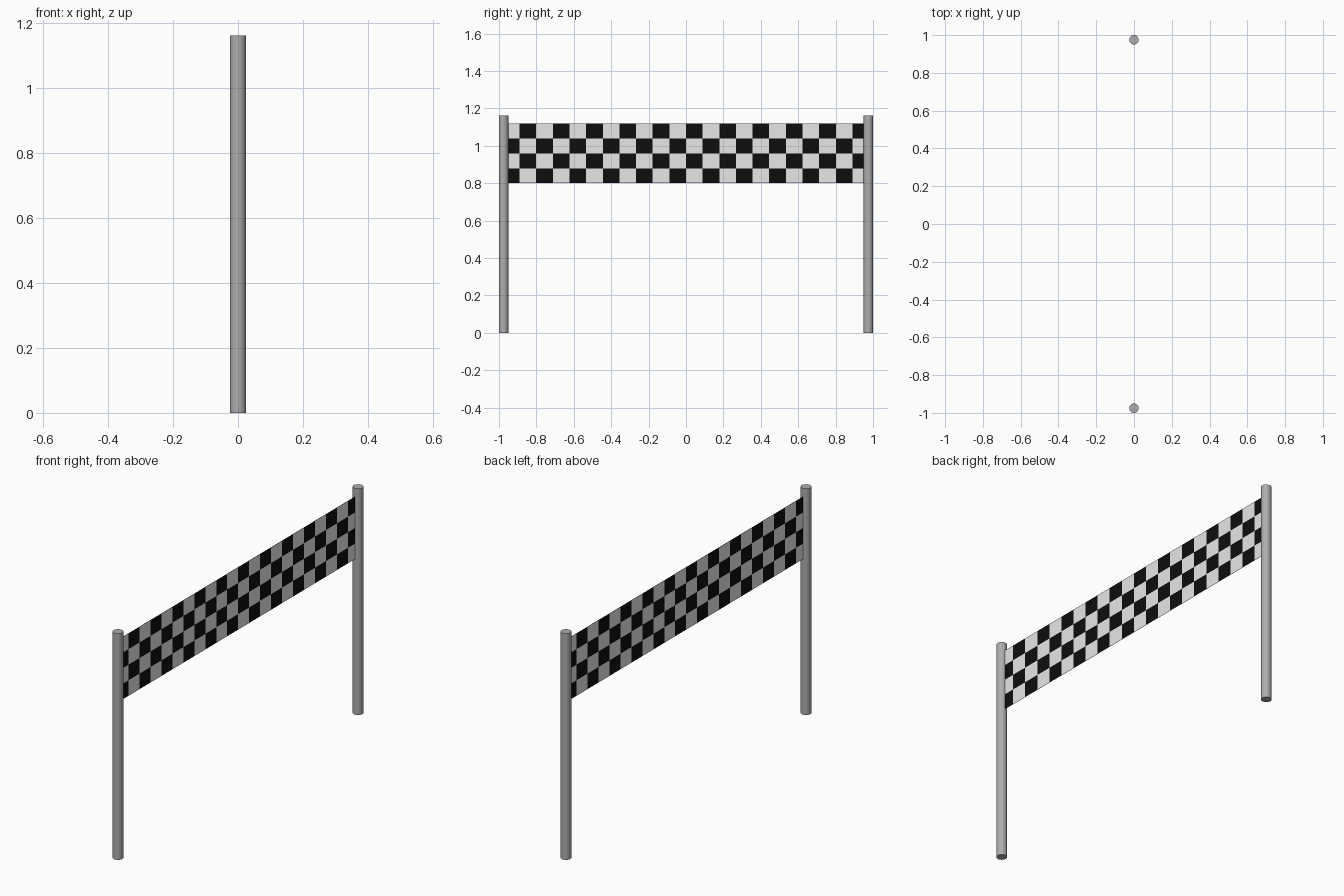
import bpy, bmesh, math

if "Cube" in bpy.data.objects:
    bpy.data.objects.remove(bpy.data.objects["Cube"])


def material(name, value):
    m = bpy.data.materials.new(name)
    m.diffuse_color = (value, value, value, 1)
    m.use_nodes = True
    m.node_tree.nodes["Principled BSDF"].inputs["Base Color"].default_value = m.diffuse_color
    return m


GREY = material("post grey", 0.42)
WHITE = material("banner white", 0.86)
BLACK = material("banner black", 0.004)

POST_R, POST_H, POST_Y = 0.025, 1.163, 0.975
CELL_W, ROW_H, BOTTOM, ROWS = 0.089, 0.08, 0.80, 4
HALF = 0.957  # banner ends just inside the posts


def post(name, y):
    bpy.ops.mesh.primitive_cylinder_add(
        vertices=20, radius=POST_R, depth=POST_H, location=(0, y, POST_H / 2))
    ob = bpy.context.object
    ob.name = name
    ob.data.materials.append(GREY)
    bpy.ops.object.shade_smooth_by_angle(angle=math.radians(40))


def banner(name, turn):
    """Checkered sheet facing +x, turned about z for the other side."""
    ys = [-HALF] + [k * CELL_W for k in range(-10, 11)] + [HALF]
    bm = bmesh.new()
    grid = [[bm.verts.new((0.001, y, BOTTOM + r * ROW_H)) for y in ys]
            for r in range(ROWS + 1)]
    for r in range(ROWS):
        for c in range(len(ys) - 1):
            f = bm.faces.new((grid[r][c], grid[r][c + 1],
                              grid[r + 1][c + 1], grid[r + 1][c]))
            f.material_index = (r + c + 1) % 2  # bottom row starts black
    me = bpy.data.meshes.new(name)
    bm.to_mesh(me)
    bm.free()
    me.materials.append(WHITE)
    me.materials.append(BLACK)
    ob = bpy.data.objects.new(name, me)
    ob.rotation_euler.z = turn
    bpy.context.collection.objects.link(ob)


# Two round posts
post("near_post", -POST_Y)
post("far_post", POST_Y)

# Back-to-back checkered sheets
banner("banner_right_side", 0)
banner("banner_left_side", math.pi)
